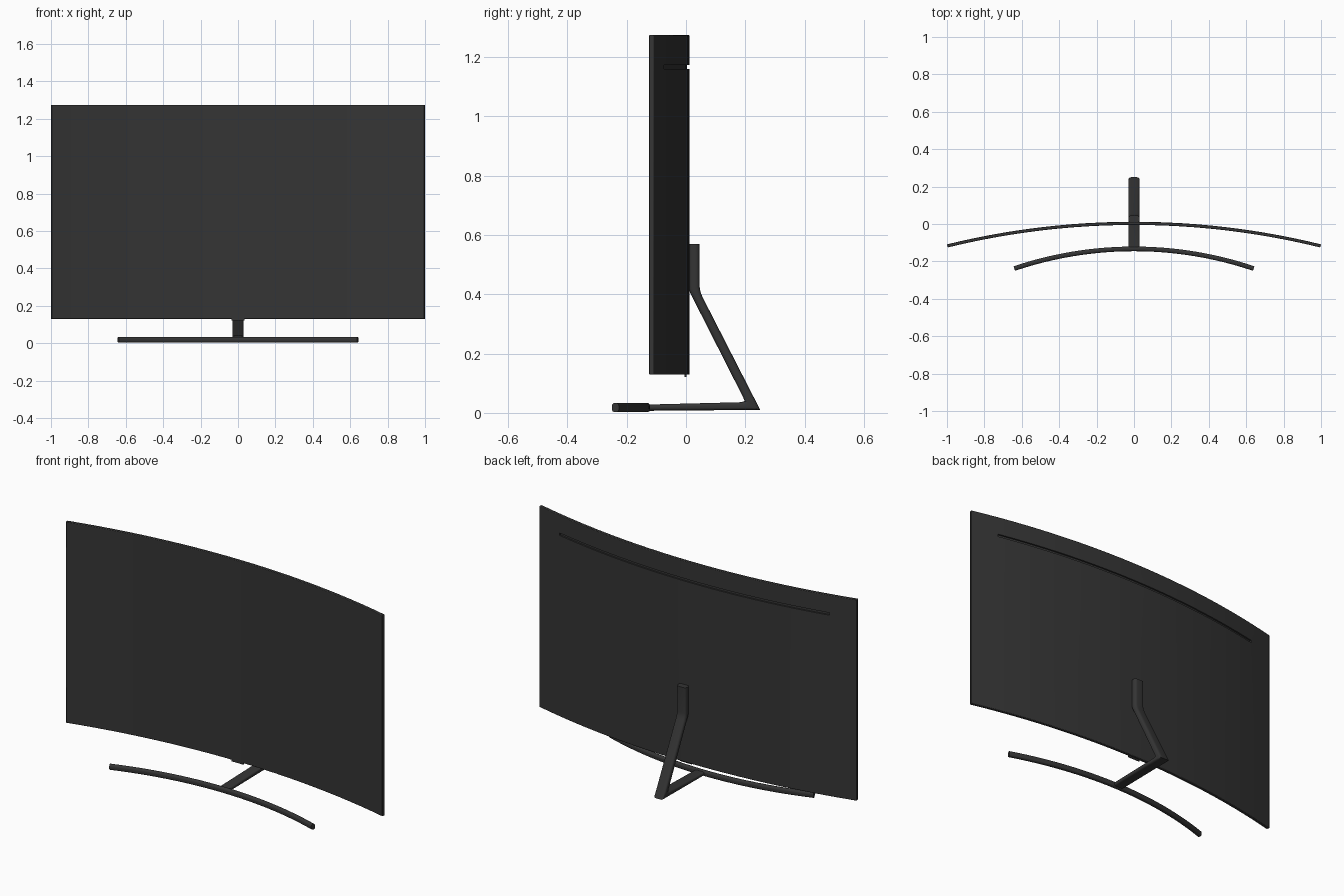
import bpy, bmesh, math

if "Cube" in bpy.data.objects:
    bpy.data.objects.remove(bpy.data.objects["Cube"])

mat = bpy.data.materials.new("dark_grey")
mat.diffuse_color = (0.035, 0.035, 0.035, 1)
mat.use_nodes = True
mat.node_tree.nodes["Principled BSDF"].inputs["Base Color"].default_value = mat.diffuse_color


def loft(name, rings):
    """Skin a list of closed rings and cap both ends."""
    bm = bmesh.new()
    loops = [[bm.verts.new(p) for p in ring] for ring in rings]
    n = len(loops[0])
    for a, b in zip(loops, loops[1:]):
        for i in range(n):
            j = (i + 1) % n
            bm.faces.new((a[i], a[j], b[j], b[i]))
    bm.faces.new(loops[0])
    bm.faces.new(loops[-1])
    bmesh.ops.recalc_face_normals(bm, faces=bm.faces)
    me = bpy.data.meshes.new(name)
    bm.to_mesh(me)
    bm.free()
    ob = bpy.data.objects.new(name, me)
    bpy.context.collection.objects.link(ob)
    me.materials.append(mat)
    return ob


def arc_sweep(name, profile, radius, y_mid, half_width, segs):
    """Sweep (depth, z) points along an arc bowed backwards in plan."""
    top = math.asin(half_width / radius)
    rings = []
    for i in range(segs + 1):
        a = top * (2 * i / segs - 1)
        rings.append([((radius + d) * math.sin(a),
                       y_mid - radius + (radius + d) * math.cos(a), z)
                      for d, z in profile])
    return loft(name, rings)


def rect(d0, d1, z0, z1):
    return [(d0, z0), (d1, z0), (d1, z1), (d0, z1)]


def smooth(ob, angle=35):
    bpy.ops.object.select_all(action='DESELECT')
    ob.select_set(True)
    bpy.context.view_layer.objects.active = ob
    bpy.ops.object.shade_smooth_by_angle(angle=math.radians(angle))


def rounded(half_w, half_h, corner, steps=4):
    """Rounded rectangle outline."""
    pts = []
    for k, (sx, sy) in enumerate([(1, 1), (-1, 1), (-1, -1), (1, -1)]):
        for s in range(steps + 1):
            a = math.pi / 2 * (k + s / steps)
            pts.append((sx * (half_w - corner) + corner * math.cos(a),
                        sy * (half_h - corner) + corner * math.sin(a)))
    return pts


# Curved screen panel with a slot across the upper back
R, BACK = 4.2, 0.012
screen = arc_sweep("screen", rect(-0.017, 0, 0.129, 1.274), R, BACK, 1.0, 24)
slot = arc_sweep("slot_cutter", rect(-0.009, 0.02, 1.159, 1.173), R, BACK, 0.85, 24)
slot.hide_render = True
slot.hide_viewport = True
slot.display_type = 'WIRE'
bev = screen.modifiers.new("edge", 'BEVEL')
bev.width, bev.segments, bev.limit_method = 0.003, 2, 'ANGLE'
cut = screen.modifiers.new("slot", 'BOOLEAN')
cut.object, cut.operation, cut.solver = slot, 'DIFFERENCE', 'EXACT'
smooth(screen)

# Small sensor tab under the screen
tab = arc_sweep("sensor_tab", rect(-0.017, -0.011, 0.121, 0.135), R, BACK, 0.036, 2)

# Curved front foot bar
foot = arc_sweep("front_foot",
                 [(d, z + 0.018) for d, z in rounded(0.0125, 0.0155, 0.0105)],
                 2.0, -0.133, 0.64, 24)
smooth(foot, 50)

# Bent support arm: (inner, outer) side-view points from the post top to the foot
path = [((0.010, 0.57), (0.046, 0.57)),
        ((0.010, 0.42), (0.046, 0.425)),
        ((0.014, 0.405), (0.049, 0.407)),
        ((0.024, 0.385), (0.057, 0.388)),
        ((0.190, 0.058), (0.234, 0.042)),
        ((0.198, 0.040), (0.250, 0.010)),
        ((0.186, 0.036), (0.225, 0.010)),
        ((-0.133, 0.028), (-0.133, 0.007))]
section = rounded(0.03, 0.5, 0.001)
rings = []
for (y0, z0), (y1, z1) in path:
    h = math.hypot(y1 - y0, z1 - z0)
    ring = []
    for x, v in rounded(0.03, h / 2, min(0.014, h * 0.45)):
        t = v / h + 0.5
        ring.append((x, y0 + (y1 - y0) * t, z0 + (z1 - z0) * t))
    rings.append(ring)
arm = loft("support_arm", rings)
smooth(arm, 40)
